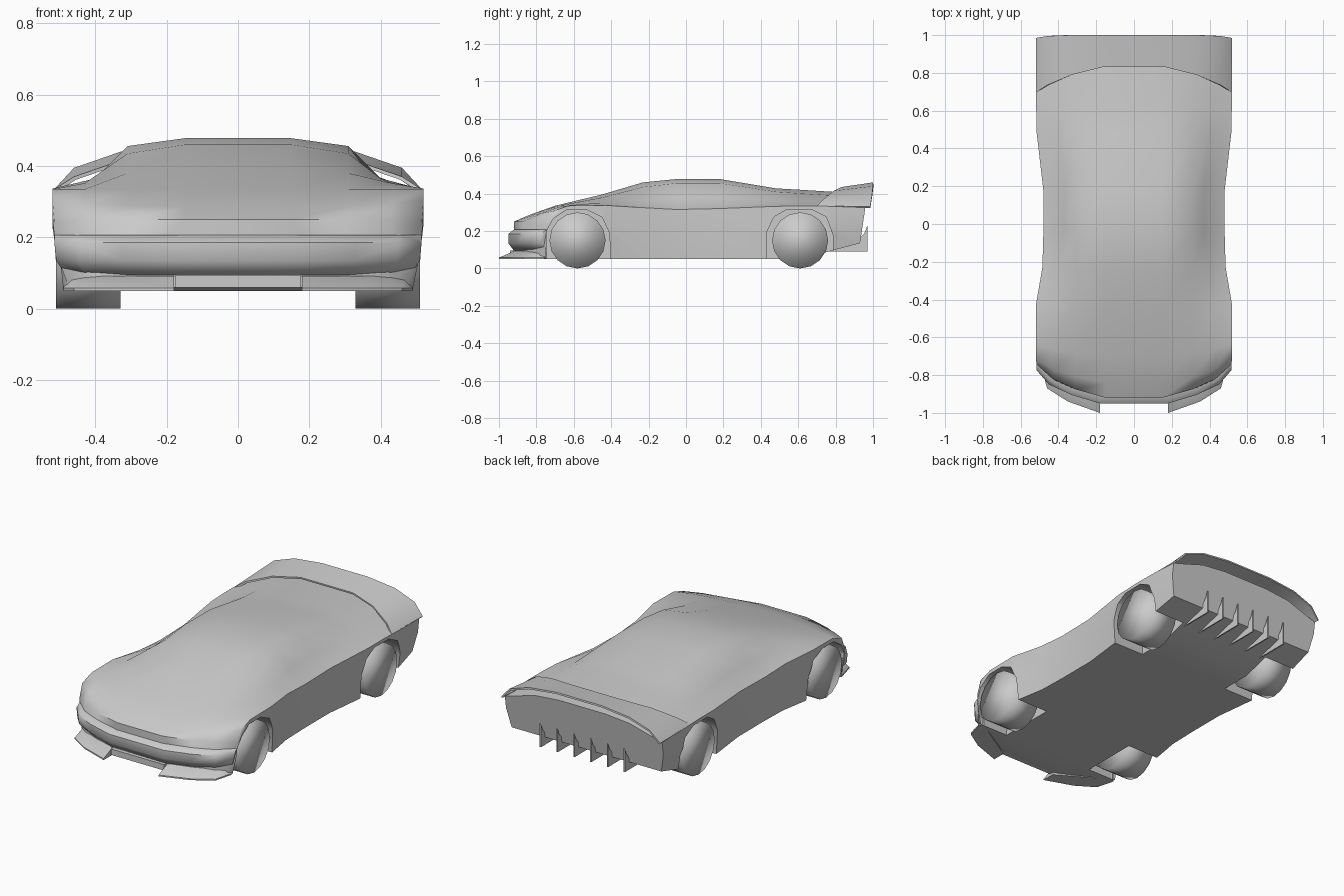
import bpy, bmesh, math
from mathutils import Matrix

if "Cube" in bpy.data.objects:
    bpy.data.objects.remove(bpy.data.objects["Cube"])

paint = bpy.data.materials.new("light_grey")
paint.diffuse_color = (0.6, 0.6, 0.6, 1)
paint.use_nodes = True
paint.node_tree.nodes["Principled BSDF"].inputs["Base Color"].default_value = paint.diffuse_color


def make(name, bm, angle=None):
    bmesh.ops.recalc_face_normals(bm, faces=bm.faces[:])
    me = bpy.data.meshes.new(name)
    bm.to_mesh(me)
    bm.free()
    ob = bpy.data.objects.new(name, me)
    bpy.context.collection.objects.link(ob)
    me.materials.append(paint)
    if angle:
        shade(ob, angle)
    return ob


def activate(ob):
    bpy.ops.object.select_all(action='DESELECT')
    ob.select_set(True)
    bpy.context.view_layer.objects.active = ob


def shade(ob, angle):
    activate(ob)
    bpy.ops.object.shade_smooth_by_angle(angle=math.radians(angle))


def hull(name, pts, angle):
    bm = bmesh.new()
    for p in pts:
        bm.verts.new(p)
    res = bmesh.ops.convex_hull(bm, input=bm.verts[:])
    loose = [v for v in bm.verts if not v.link_faces]
    bmesh.ops.delete(bm, geom=loose, context='VERTS')
    return make(name, bm, angle)


def prism(name, yz, x0, x1):
    # side-view outline extruded across x
    bm = bmesh.new()
    f = bm.faces.new([bm.verts.new((x0, y, z)) for y, z in yz])
    r = bmesh.ops.extrude_face_region(bm, geom=[f])
    for v in r['geom']:
        if isinstance(v, bmesh.types.BMVert):
            v.co.x = x1
    return make(name, bm)


def bow(x):
    # plan curve of the nose: how far the corner sits behind the centre
    pts = [(0, 0), (.15, 0), (.31, .045), (.42, .09), (.52, .18)]
    for (a, p), (b, q) in zip(pts, pts[1:]):
        if x <= b:
            return p + (q - p) * (x - a) / (b - a)
    return .18


# Body stations: y, bow, centre z, roof edge z, shoulder x z, fender x z, sill x, floor z
stations = [
    (-.92, 1, .25, .25, .43, .25, .515, .24, .475, .06),
    (-.84, .7, .285, .288, .43, .295, .52, .305, .50, .05),
    (-.70, .4, .335, .335, .43, .335, .52, .335, .51, .05),
    (-.45, .1, .395, .38, .43, .352, .52, .337, .51, .05),
    (-.23, 0, .46, .435, .40, .365, .485, .325, .475, .05),
    (-.05, 0, .478, .456, .37, .375, .48, .315, .47, .05),
    (.18, 0, .478, .456, .37, .375, .48, .32, .47, .05),
    (.48, 0, .428, .41, .40, .365, .515, .332, .505, .05),
    (.62, 0, .42, .40, .41, .362, .518, .335, .51, .05),
    (.78, 0, .41, .39, .42, .36, .52, .332, .50, .095),
    (.97, 0, .40, .385, .42, .352, .515, .325, .49, .135)]

bm = bmesh.new()
rings = []
for y, w, zc, zr, xs, zs, xf, zf, xb, zb in stations:
    half = [(.15, zc), (.31, zr), (xs, zs), (xf, zf), (xf, (zf + zb) / 2 + .02),
            (xb, zb), (.42, zb), (.31, zb), (.15, zb)]
    tilt = .15 if y > .9 else 0
    full = half + [(-x, z) for x, z in reversed(half)]
    rings.append([bm.verts.new((x, y + w * bow(abs(x)) - tilt * (.40 - z), z)) for x, z in full])
for a, b in zip(rings, rings[1:]):
    for i in range(18):
        j = (i + 1) % 18
        bm.faces.new((a[i], a[j], b[j], b[i]))
for r in (rings[0], rings[-1]):
    for ids in ((0, 1, 7, 8), (1, 2, 6, 7), (2, 3, 4, 5, 6)):
        bm.faces.new([r[i] for i in ids])
        bm.faces.new([r[17 - i] for i in ids])
    bm.faces.new((r[0], r[8], r[9], r[17]))
body = make("body", bm)

# Wheel arches cut out of the body
front_arch = [(-.75, 0), (-.745, .2), (-.71, .265), (-.64, .312), (-.53, .312),
              (-.45, .275), (-.41, .19), (-.40, 0)]
rear_arch = [(.43, 0), (.43, .19), (.47, .275), (.54, .315), (.67, .315),
             (.75, .275), (.785, .18), (.785, 0)]
for arch in (front_arch, rear_arch):
    for s in (-1, 1):
        cutter = prism("arch_cutter", arch, s * .30, s * .65)
        cutter.hide_render = True
        activate(body)
        m = body.modifiers.new("arch", 'BOOLEAN')
        m.operation = 'DIFFERENCE'
        m.solver = 'EXACT'
        m.object = cutter
        bpy.ops.object.modifier_apply(modifier=m.name)
        bpy.data.objects.remove(cutter)
shade(body, 55)

# Protruding bumper lip following the nose curve
plan = [(.18, -.92), (.33, -.875), (.45, -.82), (.515, -.745)]
lip = [(1, 0, .207), (1, -.03, .185), (.99, -.03, .135), (.94, 0, .095)]
hull("front_bumper", [(s * x * k, y + d, z) for x, y in plan for k, d, z in lip for s in (-1, 1)], 50)

# Centre intake panel
hull("intake_panel", [(x, y, z) for x in (-.175, .175) for y in (-.94, -.88) for z in (.06, .095)], 30)

# Splitter wedges either side of the intake
outer = [(.18, -1), (.35, -.94), (.46, -.87), (.49, -.76)]
inner = [(.18, -.92), (.34, -.87), (.42, -.82), (.47, -.745)]
for s in (-1, 1):
    pts = [(s * x, y, z) for x, y in outer for z in (.05, .058)]
    pts += [(s * x, y, z) for x, y in inner for z in (.05, .092)]
    hull("splitter", pts, 30)

# Rear wing wrapping over the tail, with a gap above the deck
lead = [(.17, .83, .435), (.33, .79, .415), (.46, .735, .37), (.515, .70, .335)]
trail = [(.15, 1, .46), (.33, 1, .44), (.46, .995, .395), (.52, .985, .33)]
bm = bmesh.new()
rows = []
for edge in (lead, trail):
    full = [(-x, y, z) for x, y, z in reversed(edge)] + edge
    rows.append([bm.verts.new(p) for p in full])
for i in range(7):
    bm.faces.new((rows[0][i], rows[0][i + 1], rows[1][i + 1], rows[1][i]))
wing = make("rear_wing", bm)
if wing.data.polygons[3].normal.z < 0:
    wing.data.flip_normals()
sol = wing.modifiers.new("thickness", 'SOLIDIFY')
sol.thickness = .01
sol.offset = -1
activate(wing)
bpy.ops.object.modifier_apply(modifier=sol.name)
shade(wing, 45)

# Diffuser fins
for i in range(6):
    x = -.275 + .11 * i
    prism("diffuser_fin", [(.74, .09), (.97, .09), (.97, .23), (.955, .19), (.92, .15), (.78, .11)],
          x - .004, x + .004)

# Wheels
for y in (-.58, .61):
    for s in (-1, 1):
        bm = bmesh.new()
        bmesh.ops.create_cone(bm, cap_ends=True, segments=16, radius1=.15, radius2=.15, depth=.18,
                              matrix=Matrix.Translation((s * .42, y, .15)) @ Matrix.Rotation(math.pi / 2, 4, 'Y'))
        for f in bm.faces:
            f.smooth = True
        make("wheel", bm)
